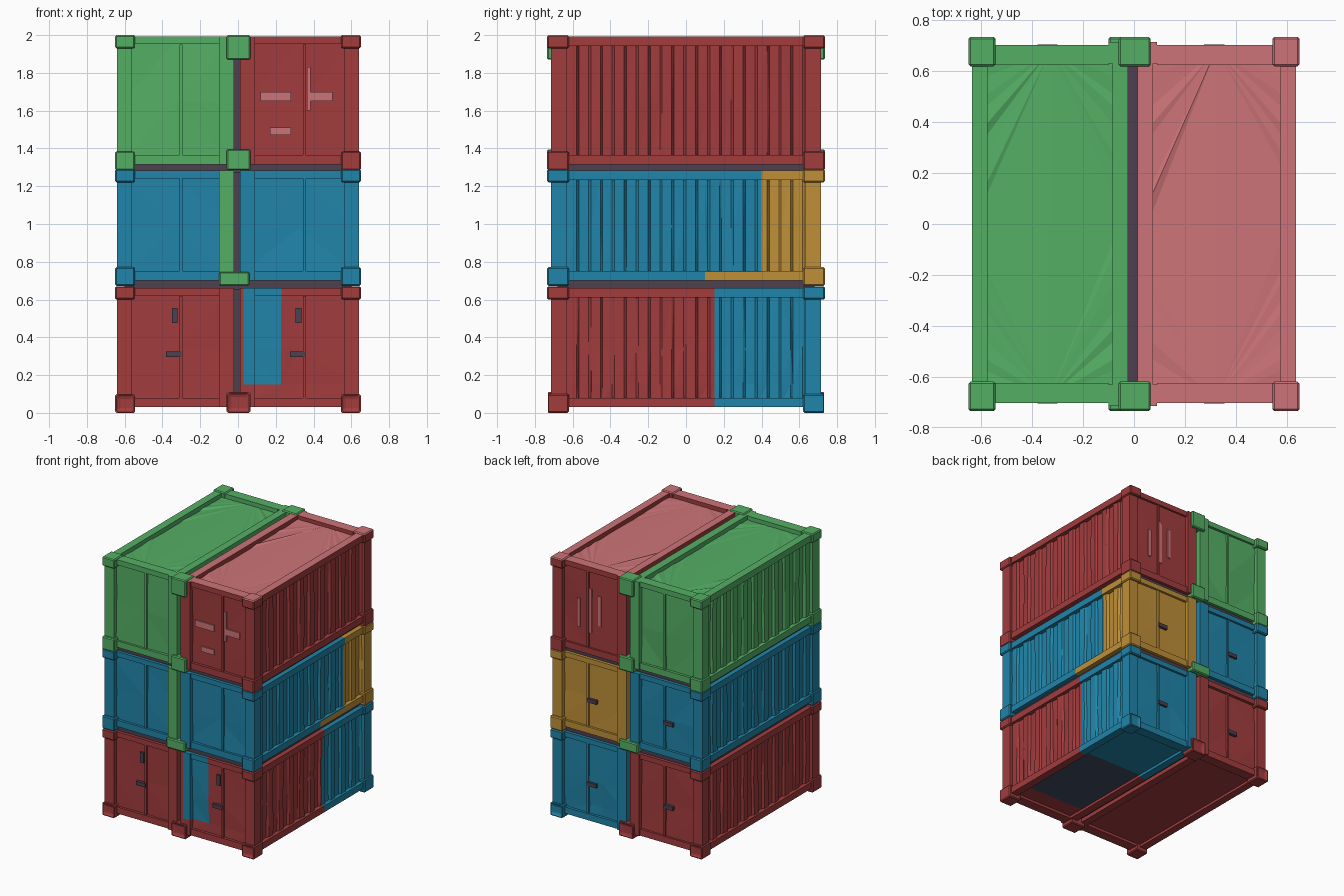
import bpy, bmesh, random
from mathutils import Vector

random.seed(4)
if "Cube" in bpy.data.objects:
    bpy.data.objects.remove(bpy.data.objects["Cube"], do_unlink=True)

COLOURS = {
    "red_paint": (0.36, 0.045, 0.047),
    "green_paint": (0.09, 0.43, 0.13),
    "blue_paint": (0.015, 0.235, 0.40),
    "yellow_paint": (0.52, 0.275, 0.04),
    "faded_pink": (0.61, 0.175, 0.19),
    "dark_steel": (0.075, 0.05, 0.075),
    "navy_floor": (0.05, 0.07, 0.12),
}
MATS = {}
for key, rgb in COLOURS.items():
    m = bpy.data.materials.new(key)
    m.use_nodes = True
    m.diffuse_color = (*rgb, 1)
    m.node_tree.nodes["Principled BSDF"].inputs["Base Color"].default_value = (*rgb, 1)
    MATS[key] = m


def add_box(bm, x0, x1, y0, y1, z0, z1):
    lo, hi = Vector((x0, y0, z0)), Vector((x1, y1, z1))
    made = bmesh.ops.create_cube(bm, size=1)["verts"]
    for v in made:
        v.co = (lo + hi) / 2 + v.co * (hi - lo)
    return made


def cut(bm, cuts):
    for axis, value in cuts:
        point, normal = Vector(), Vector()
        point[axis], normal[axis] = value, 1
        bmesh.ops.bisect_plane(bm, geom=bm.verts[:] + bm.edges[:] + bm.faces[:],
                               plane_co=point, plane_no=normal)


def finish(name, bm, rule, bevel=0):
    bmesh.ops.recalc_face_normals(bm, faces=bm.faces)
    used = []
    for f in bm.faces:
        key = rule(f.calc_center_median(), f.normal)
        if key not in used:
            used.append(key)
        f.material_index = used.index(key)
    mesh = bpy.data.meshes.new(name)
    bm.to_mesh(mesh)
    bm.free()
    for key in used:
        mesh.materials.append(MATS[key])
    ob = bpy.data.objects.new(name, mesh)
    bpy.context.collection.objects.link(ob)
    if bevel:
        mod = ob.modifiers.new("soft_edges", "BEVEL")
        mod.width, mod.segments = bevel, 1
    return ob


def plain(key):
    return lambda c, n: key


# Colour rules for containers with several colours
def top_right_rule(c, n):
    return "faded_pink" if n.z > 0.7 and c.z > 1.9 else "red_paint"


def middle_left_rule(c, n):
    inner = c.x > -0.11 and abs(c.y) > 0.6
    return "green_paint" if inner and (c.y < 0 or c.z < 0.77) else "blue_paint"


def middle_right_rule(c, n):
    return "yellow_paint" if c.y > 0.4 or (c.z < 0.745 and c.y > 0.1) else "blue_paint"


def bottom_right_rule(c, n):
    if c.y > 0.15:
        return "blue_paint"
    if c.y < -0.6 and 0.03 < c.x < 0.23 and c.z > 0.15:
        return "blue_paint"
    if n.z < -0.7 and c.z < 0.07 and c.y > -0.5 and 0.08 < c.x < 0.56:
        return "navy_floor"
    return "red_paint"


def build_body(name, x0, x1, z0, z1, rule, cuts):
    """Corrugated box with slightly dented walls and roof."""
    cx, half = (x0 + x1) / 2, (x1 - x0) / 2 - 0.022
    steps, start = 10, 0.63
    pitch = 2 * start / steps
    side = [(half, -0.69)]
    for i in range(steps):
        for t, depth in ((0, 0), (0.4, 0), (0.5, 0.014), (0.9, 0.014)):
            side.append((half - depth, -start + (i + t) * pitch))
    side += [(half, start), (half, 0.69)]
    outline = side + [(-x, y) for x, y in reversed(side)]
    bm = bmesh.new()
    face = bm.faces.new([bm.verts.new((cx + x, y, z0 + 0.05)) for x, y in outline])
    grown = bmesh.ops.extrude_face_region(bm, geom=[face])["geom"]
    for v in grown:
        if isinstance(v, bmesh.types.BMVert):
            v.co.z = z1 - 0.035
    cut(bm, [(0, cx), (2, (z0 + z1) / 2)] + cuts)
    for v in bm.verts:
        if abs(v.co.y) > 0.685:
            v.co.y -= (1 if v.co.y > 0 else -1) * random.uniform(0, 0.012)
        v.co.x += random.uniform(-0.004, 0.004)
        if v.co.z > z1 - 0.05:
            v.co.z -= random.uniform(0, 0.012)
    bmesh.ops.triangulate(bm, faces=bm.faces[:])
    finish(name + "_body", bm, rule)


def build_frame(name, x0, x1, z0, z1, rule, cuts):
    """Corner posts with top and bottom rails."""
    bm = bmesh.new()
    low, high, w = z0 + 0.03, z1 - 0.008, 0.08
    for s in (-1, 1):
        for xa in (x0, x1 - w):
            add_box(bm, xa, xa + w, *sorted((s * 0.63, s * 0.715)), low, high)
        ya, yb = sorted((s * 0.625, s * 0.703))
        add_box(bm, x0 + w, x1 - w, ya, yb, high - 0.04, high)
        add_box(bm, x0 + w, x1 - w, ya, yb, low, low + 0.05)
    for xa in (x0 + 0.004, x1 - 0.064):
        add_box(bm, xa, xa + 0.06, -0.63, 0.63, high - 0.05, high)
        add_box(bm, xa, xa + 0.06, -0.63, 0.63, low, low + 0.05)
    cut(bm, cuts)
    finish(name + "_frame", bm, rule)


def build_corner_blocks(name, x0, x1, z0, z1, rule, row, left):
    """Cast blocks at the corners; the left stack carries the wide inner ones."""
    bm = bmesh.new()
    outer = (-0.65, -0.545) if left else (0.545, 0.65)
    for s in (-1, 1):
        ya, yb = sorted((s * 0.62, s * 0.735))
        spans = [(outer, z0, z0 + 0.1), (outer, z1 - 0.07, z1)]
        if left:
            inner = (-0.1, 0.06) if row == 1 else (-0.06, 0.065)
            spans.append((inner, z0, z0 + (0.075 if row == 1 else 0.11)))
            if row == 2:
                spans.append((inner, z1 - 0.13, z1))
        for (xa, xb), za, zb in spans:
            add_box(bm, xa, xb, ya, yb, za, zb)
    # Lifting holes in the lowest blocks
    if row == 0:
        bmesh.ops.recalc_face_normals(bm, faces=bm.faces)
        ends = [f for f in bm.faces if abs(f.normal.y) > 0.9
                and abs(f.calc_center_median().y) > 0.7 and f.calc_center_median().z < 0.1]
        bmesh.ops.inset_individual(bm, faces=ends, thickness=0.028, depth=-0.015)
    finish(name + "_corner_blocks", bm, rule, bevel=0.007)


def build_door_details(name, x0, x1, z0, z1, rule, row):
    """Door seam strips and dark lock handles on both ends."""
    cx, zm = (x0 + x1) / 2, (z0 + z1) / 2
    strips, locks = bmesh.new(), bmesh.new()
    for s in (-1, 1):
        ya, yb = sorted((s * 0.675, s * 0.698))
        add_box(strips, cx + 0.02, cx + 0.036, ya, yb, z0 + 0.08, z1 - 0.05)
        if row < 2:
            ya, yb = sorted((s * 0.68, s * 0.705))
            if row == 0 or s > 0:
                add_box(locks, cx - 0.05, cx + 0.03, ya, yb, zm - 0.04, zm - 0.01)
    if row == 0:
        add_box(locks, cx - 0.02, cx + 0.01, -0.70, -0.68, zm + 0.14, zm + 0.22)
    finish(name + "_door_seams", strips, rule)
    if locks.faces:
        finish(name + "_lock_handles", locks, plain("dark_steel"))
    else:
        locks.free()


# Stack of six containers: name, row, left column, colour rule, colour cuts
LEVELS = [(0.0, 0.67), (0.672, 1.29), (1.285, 2.0)]
STACK = [
    ("bottom_left", 0, True, plain("red_paint"), []),
    ("bottom_right", 0, False, bottom_right_rule,
     [(1, 0.15), (1, -0.5), (0, 0.03), (0, 0.23), (2, 0.15)]),
    ("middle_left", 1, True, middle_left_rule, []),
    ("middle_right", 1, False, middle_right_rule, [(1, 0.4), (1, 0.1), (2, 0.745)]),
    ("top_left", 2, True, plain("green_paint"), []),
    ("top_right", 2, False, top_right_rule, []),
]
for place, row, left, rule, cuts in STACK:
    name = place + "_container"
    span = (-0.64, -0.02) if left else (0.01, 0.64)
    box = (*span, *LEVELS[row])
    build_body(name, *box, rule, cuts)
    build_frame(name, *box, rule, cuts)
    build_corner_blocks(name, *box, rule, row, left)
    build_door_details(name, *box, rule, row)

# Dark filling in the gaps between containers
bm = bmesh.new()
add_box(bm, -0.03, 0.02, -0.66, 0.66, 0.06, 1.9)
for _, top in LEVELS[:2]:
    add_box(bm, -0.6, 0.6, -0.68, 0.68, top - 0.02, top + 0.04)
finish("gap_filling", bm, plain("dark_steel"))

# Faded paint patches on the top right container ends
bm = bmesh.new()
for xa, xb, za, zb in ((0.12, 0.28, 1.65, 1.7), (0.38, 0.5, 1.65, 1.7),
                       (0.17, 0.28, 1.47, 1.51), (0.365, 0.385, 1.6, 1.83)):
    add_box(bm, xa, xb, -0.695, -0.687, za, zb)
for x, za, zb in ((0.24, 1.55, 1.78), (0.32, 1.48, 1.82), (0.42, 1.5, 1.72)):
    add_box(bm, x, x + 0.025, 0.687, 0.695, za, zb)
finish("faded_paint_patches", bm, plain("faded_pink"))
